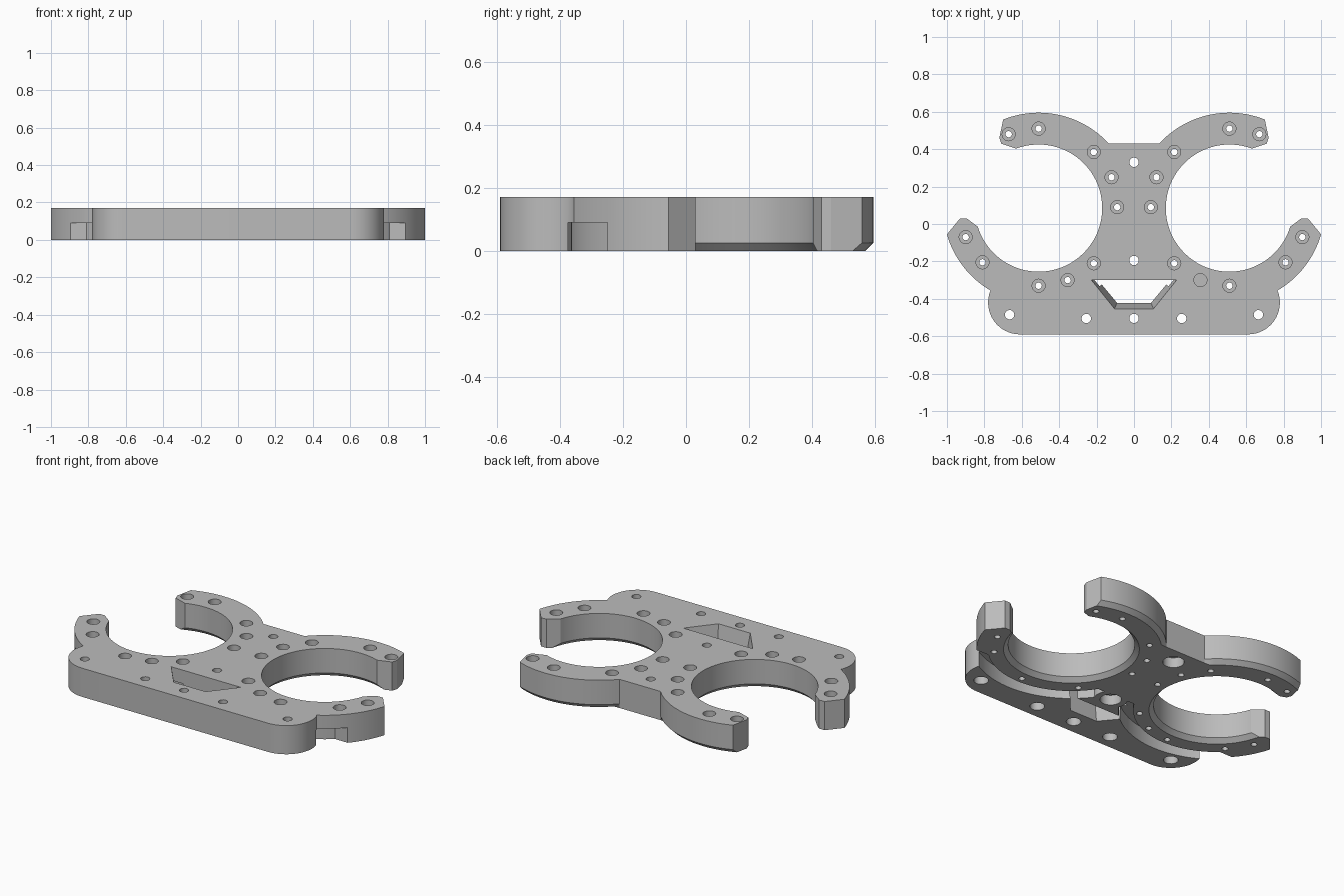
import bpy, bmesh
from math import cos, sin, tau, radians, hypot

if "Cube" in bpy.data.objects:
    bpy.data.objects.remove(bpy.data.objects["Cube"])

HEIGHT, GROOVE = 0.17, 0.09
CX, CY, R_IN, R_OUT = 0.51, 0.085, 0.34, 0.51

grey = bpy.data.materials.new("light_grey")
grey.use_nodes = True
grey.diffuse_color = (0.5, 0.5, 0.5, 1)
grey.node_tree.nodes["Principled BSDF"].inputs["Base Color"].default_value = grey.diffuse_color


def arc(x, y, r, a, b, n):
    angles = [radians(a + (b - a) * i / n) for i in range(n + 1)]
    return [(x + r * cos(t), y + r * sin(t)) for t in angles]


def mirrored(points):
    return [(-x, y) for x, y in reversed(points)]


def add_loft(bm, rings):
    """Closed solid through a stack of matching 3D loops."""
    loops = [[bm.verts.new(p) for p in ring] for ring in rings]
    bm.faces.new(loops[0])
    bm.faces.new(loops[-1])
    for low, high in zip(loops, loops[1:]):
        for i in range(len(low)):
            j = (i + 1) % len(low)
            bm.faces.new((low[i], low[j], high[j], high[i]))


def add_prism(bm, points, z0, z1):
    add_loft(bm, [[(x, y, z) for x, y in points] for z in (z0, z1)])


def add_turned(bm, x, y, profile, n=24):
    add_loft(bm, [[(x + r * cos(tau * i / n), y + r * sin(tau * i / n), z)
                   for i in range(n)] for r, z in profile])


def finish(bm, name):
    bmesh.ops.recalc_face_normals(bm, faces=bm.faces[:])
    mesh = bpy.data.meshes.new(name)
    bm.to_mesh(mesh)
    bm.free()
    mesh.materials.append(grey)
    ob = bpy.data.objects.new(name, mesh)
    bpy.context.collection.objects.link(ob)
    return ob


def combine(target, tool, operation):
    mod = target.modifiers.new(tool.name, "BOOLEAN")
    mod.operation, mod.solver, mod.object = operation, "EXACT", tool
    tool.hide_render = True
    bpy.context.view_layer.update()
    bpy.context.view_layer.objects.active = target
    bpy.ops.object.modifier_apply(modifier=mod.name)
    bpy.data.objects.remove(tool)


# Plate outline: back arm, ring opening, front arm, rounded front bar
half = arc(CX, CY, R_OUT, 137.4, 68.2, 24)
half += [(0.72, 0.46), (0.71, 0.43)]
half += arc(CX, CY, R_IN, 69.3, 342.9, 80)
half += [(0.895, 0.03), (0.93, 0.03)]
half += arc(CX, CY, R_OUT, -16, -59.9, 16)
half += arc(0.61, -0.42, 0.17, 20, -90, 20)
bm = bmesh.new()
add_prism(bm, half + mirrored(half), 0, HEIGHT)


# Chamfer the underside of the openings and the back arms
def on_chamfer(v):
    r = hypot(abs(v.co.x) - CX, v.co.y - CY)
    inner = abs(r - R_IN) < 0.002
    outer = abs(r - R_OUT) < 0.002 and v.co.y > 0.42
    return v.co.z < 0.001 and (inner or outer) and abs(v.co.x) > 0.12


def same_arc(edge):
    a, b = [hypot(abs(v.co.x) - CX, v.co.y - CY) for v in edge.verts]
    return abs(a - b) < 0.01 and edge.calc_length() < 0.1


bmesh.ops.recalc_face_normals(bm, faces=bm.faces[:])
rims = [e for e in bm.edges if all(map(on_chamfer, e.verts)) and same_arc(e)]
bmesh.ops.bevel(bm, geom=rims, offset=0.025, offset_type="OFFSET",
                segments=1, profile=0.5, affect="EDGES")
plate = finish(bm, "mounting_plate")

# Curved channels on the underside
bm = bmesh.new()
channel = arc(CX, CY, 0.45, 211.5, 312, 40) + arc(CX, CY, 0.53, 320.8, 206.3, 40)
for side in (channel, mirrored(channel)):
    add_prism(bm, side, -0.05, GROOVE)
combine(plate, finish(bm, "channel_cutter"), "DIFFERENCE")

# Boss between the channels
bm = bmesh.new()
add_turned(bm, 0, -0.195, [(0.092, 0), (0.092, 0.12)], 32)
combine(plate, finish(bm, "boss"), "UNION")

# Tapered window, wider at the top
bm = bmesh.new()
window = []
for z, wide, narrow, front in ((-0.01, 0.19, 0.09, -0.42), (HEIGHT + 0.01, 0.23, 0.105, -0.455)):
    window.append([(-wide, -0.3, z), (wide, -0.3, z), (narrow, front, z), (-narrow, front, z)])
add_loft(bm, window)
combine(plate, finish(bm, "window_cutter"), "DIFFERENCE")

# Screw holes: stepped from above in the rings, from below in the bar
TOP, LOW = HEIGHT + 0.02, -0.02
stepped = [(0.017, LOW), (0.017, 0.06), (0.035, 0.06), (0.035, TOP)]
bar_hole = [(0.04, LOW), (0.04, 0.09), (0.025, 0.09), (0.025, TOP)]
centre_hole = [(0.058, LOW), (0.058, 0.06), (0.025, 0.06), (0.025, TOP)]
ring_holes = [(0.51, 0.51), (0.67, 0.48), (0.215, 0.385), (0.12, 0.25), (0.09, 0.09),
              (0.215, -0.21), (0.51, -0.33), (0.81, -0.205), (0.9, -0.07)]
bm = bmesh.new()
for s in (-1, 1):
    for x, y in ring_holes:
        add_turned(bm, s * x, y, stepped)
    for x, y in ((0.255, -0.505), (0.665, -0.485)):
        add_turned(bm, s * x, y, bar_hole)
add_turned(bm, 0, -0.505, bar_hole)
for y in (0.33, -0.195):
    add_turned(bm, 0, y, centre_hole)
add_turned(bm, -0.355, -0.3, stepped)
add_turned(bm, 0.355, -0.3, stepped[2:])
combine(plate, finish(bm, "hole_cutter"), "DIFFERENCE")

# Smooth curved walls, crisp edges
bpy.ops.object.select_all(action="DESELECT")
plate.select_set(True)
bpy.context.view_layer.objects.active = plate
bpy.ops.object.shade_smooth_by_angle(angle=radians(30))
